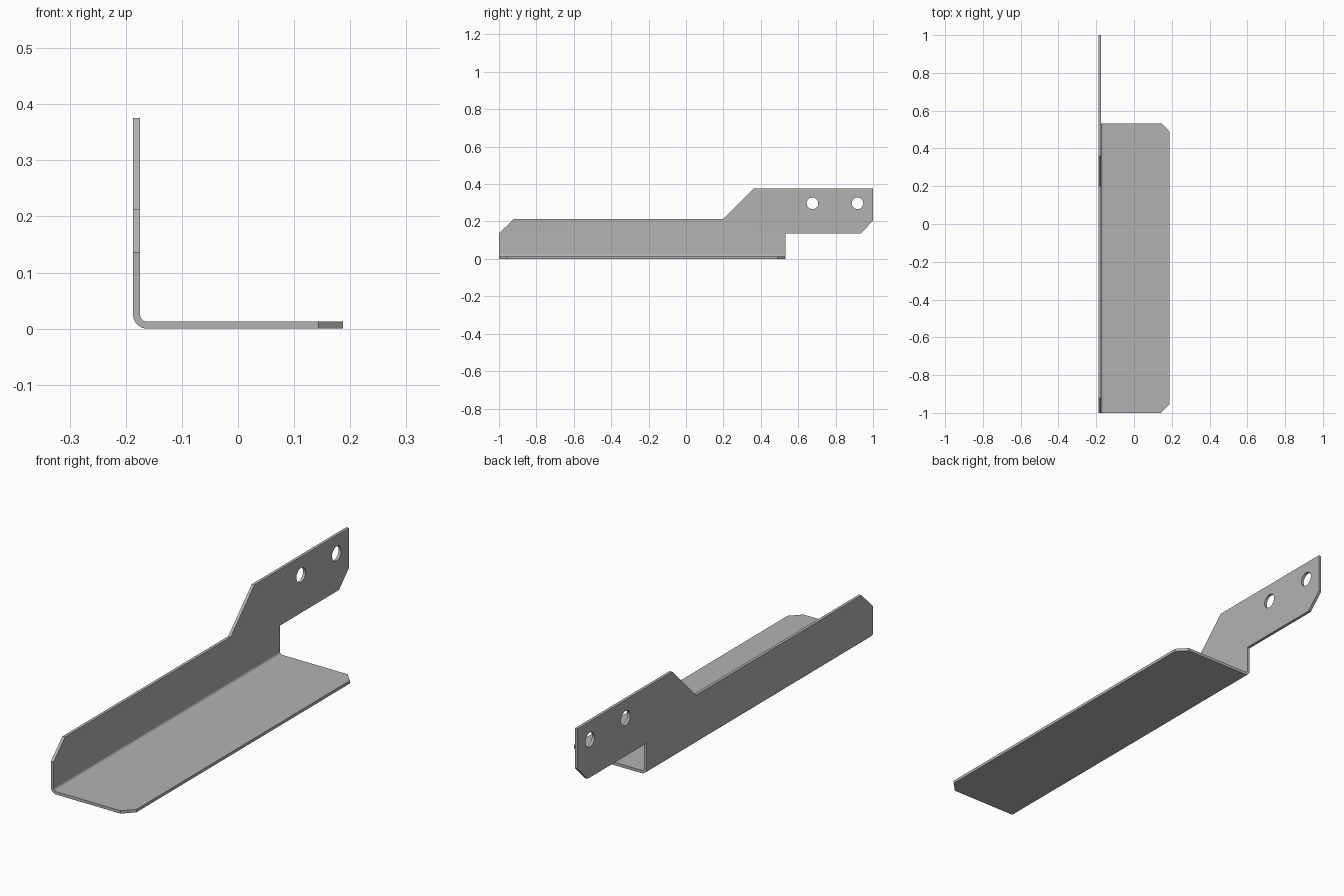
import bpy, bmesh, math
from mathutils import Vector

default = bpy.data.objects.get("Cube")
if default:
    bpy.data.objects.remove(default, do_unlink=True)

HALF_W, HEIGHT, SHEET, BEND = 0.187, 0.375, 0.0125, 0.025
BACK = 0.533                      # rear end of the floor flange

steel = bpy.data.materials.new("grey steel")
steel.use_nodes = True
grey = (0.45, 0.45, 0.45, 1)
steel.diffuse_color = grey
steel.node_tree.nodes["Principled BSDF"].inputs["Base Color"].default_value = grey


def prism(name, outline, axis, start, end):
    """Extrude a flat outline along one axis; the other two axes keep their order."""
    bm = bmesh.new()
    verts = []
    for p in outline:
        co = list(p)
        co.insert(axis, start)
        verts.append(bm.verts.new(co))
    face = bm.faces.new(verts)
    made = bmesh.ops.extrude_face_region(bm, geom=[face])["geom"]
    step = Vector((0, 0, 0))
    step[axis] = end - start
    bmesh.ops.translate(bm, vec=step, verts=[g for g in made if isinstance(g, bmesh.types.BMVert)])
    bmesh.ops.recalc_face_normals(bm, faces=bm.faces)
    mesh = bpy.data.meshes.new(name)
    bm.to_mesh(mesh)
    bm.free()
    mesh.materials.append(steel)
    ob = bpy.data.objects.new(name, mesh)
    bpy.context.collection.objects.link(ob)
    return ob


def arc(cx, cy, r, a0, a1, n):
    angles = [math.radians(a0 + (a1 - a0) * i / n) for i in range(n + 1)]
    return [(cx + r * math.cos(a), cy + r * math.sin(a)) for a in angles]


def cut(target, cutter, operation):
    """Apply a boolean and remove its cutter."""
    mod = target.modifiers.new("cut", 'BOOLEAN')
    mod.operation, mod.solver, mod.object = operation, 'EXACT', cutter
    bpy.context.view_layer.objects.active = target
    bpy.ops.object.modifier_apply(modifier=mod.name)
    bpy.data.objects.remove(cutter, do_unlink=True)


# Bent sheet: L section with a rounded corner, run along the whole length
cx, cz = -HALF_W + BEND, BEND
section = [(-HALF_W, HEIGHT)] + arc(cx, cz, BEND, 180, 270, 12)
section += [(HALF_W, 0), (HALF_W, SHEET)]
section += arc(cx, cz, BEND - SHEET, 270, 180, 12) + [(-HALF_W + SHEET, HEIGHT)]
bracket = prism("angle_bracket", section, 1, -1, 1)

# Side outline: chamfered nose, sloped step and raised rear tab
side = [(-1.1, -0.1), (-1.1, 0.037), (-0.922, 0.213), (0.2, 0.213), (0.36, 0.375),
        (0.46, 0.475), (1.1, 0.475), (1.1, 0.305), (0.933, 0.135), (BACK, 0.135), (BACK, -0.1)]
cut(bracket, prism("side_cutter", side, 0, -0.5, 0.5), 'INTERSECT')

# Plan outline: clipped outer corners of the floor flange
plan = [(-0.3, -1.1), (0.046, -1.1), (HALF_W + 0.01, -0.945), (HALF_W + 0.01, 0.48),
        (0.046, 0.638), (-0.1, 1.1), (-0.3, 1.1)]
cut(bracket, prism("plan_cutter", plan, 2, -0.3, 0.6), 'INTERSECT')

# Bolt holes in the rear tab
for y in (0.676, 0.917):
    hole = arc(y, 0.297, 0.031, 0, 345, 23)
    cut(bracket, prism("hole_cutter", hole, 0, -0.3, -0.1), 'DIFFERENCE')

# Smooth bend and holes, crisp sheet edges
bpy.ops.object.select_all(action='DESELECT')
bracket.select_set(True)
bpy.context.view_layer.objects.active = bracket
bpy.ops.object.shade_smooth_by_angle(angle=math.radians(30))
